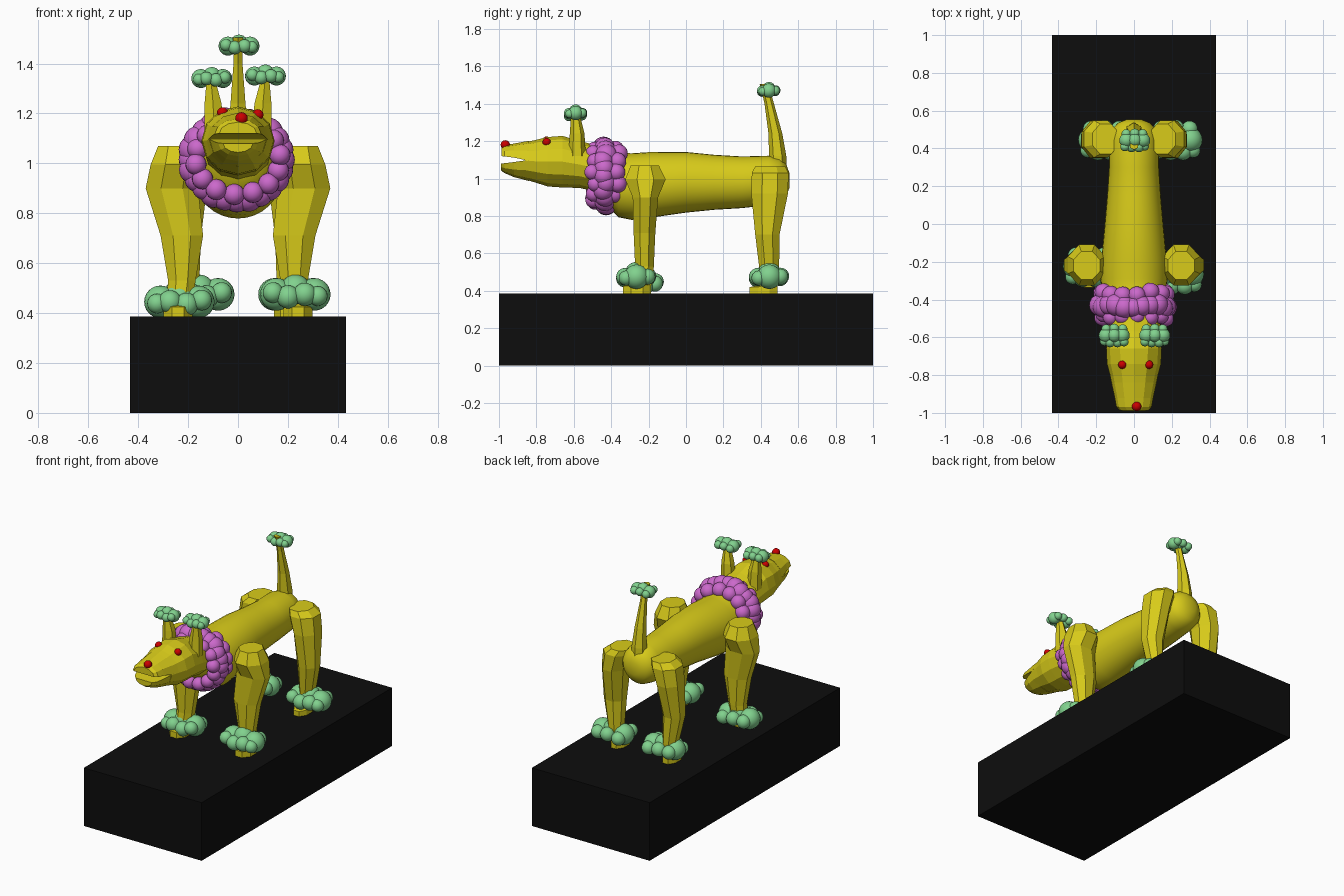
import bpy, bmesh, random
from math import sin, cos, pi, tau
from mathutils import Vector, Matrix

if "Cube" in bpy.data.objects:
    bpy.data.objects.remove(bpy.data.objects["Cube"])

random.seed(4)


def mat(name, col):
    m = bpy.data.materials.new(name)
    m.diffuse_color = (*col, 1)
    m.use_nodes = True
    m.node_tree.nodes["Principled BSDF"].inputs["Base Color"].default_value = m.diffuse_color
    return m


YELLOW = mat("yellow", (0.69, 0.6, 0.01))
GREEN = mat("green", (0.22, 0.64, 0.27))
PURPLE = mat("purple", (0.6, 0.14, 0.6))
RED = mat("red", (0.6, 0.0, 0.0))
BLACK = mat("black", (0.004, 0.004, 0.004))


def finish(bm, name, m, smooth=False):
    bmesh.ops.recalc_face_normals(bm, faces=bm.faces)
    me = bpy.data.meshes.new(name)
    bm.to_mesh(me)
    bm.free()
    for p in me.polygons:
        p.use_smooth = smooth
    me.materials.append(m)
    ob = bpy.data.objects.new(name, me)
    bpy.context.collection.objects.link(ob)
    return ob


def skin(name, rings, m, smooth=False):
    """Join a row of point rings into one closed tube."""
    bm = bmesh.new()
    loops = [[bm.verts.new(p) for p in r] for r in rings]
    n = len(loops[0])
    for a, b in zip(loops, loops[1:]):
        for i in range(n):
            bm.faces.new((a[i], a[(i + 1) % n], b[(i + 1) % n], b[i]))
    bm.faces.new(loops[0])
    bm.faces.new(loops[-1])
    return finish(bm, name, m, smooth)


def ring_y(y, cz, rx, rz, n):
    return [(rx * cos(tau * i / n), y, cz + rz * sin(tau * i / n)) for i in range(n)]


def ring_z(cx, cy, z, rx, ry, n=8):
    k = 1 / cos(pi / n)
    return [(cx + k * rx * cos(tau * (i + .5) / n), cy + k * ry * sin(tau * (i + .5) / n), z)
            for i in range(n)]


def half_ring(y, z0, rx, h, n=7):
    return [(rx * cos(pi * i / (n - 1)), y, z0 + h * sin(pi * i / (n - 1))) for i in range(n)]


def balls(name, items, m):
    """Items are (x, y, z, radius)."""
    bm = bmesh.new()
    for x, y, z, r in items:
        bmesh.ops.create_uvsphere(bm, u_segments=20, v_segments=12, radius=r,
                                  matrix=Matrix.Translation((x, y, z)))
    return finish(bm, name, m, True)


# plinth
bm = bmesh.new()
bmesh.ops.create_cube(bm, size=1, matrix=Matrix.Translation((0, 0, .193))
                      @ Matrix.Diagonal((.866, 2, .386, 1)))
finish(bm, "plinth", BLACK)

# smooth torso and neck: y, centre z, half width, half height
body = [(-.52, 1.06, .125, .115), (-.43, 1.01, .15, .15), (-.36, .965, .168, .172),
        (-.29, .957, .178, .178), (-.2, .965, .174, .176), (0, .98, .155, .162),
        (.15, .98, .142, .147), (.3, .98, .132, .138), (.44, .99, .13, .132),
        (.5, .99, .118, .118), (.535, .99, .085, .088), (.553, .99, .04, .04)]
skin("torso", [ring_y(*s, 32) for s in body], YELLOW, True)

# faceted head, then upper and lower jaw with the mouth gap between
head = [(-.46, 1.05, .135, .125), (-.57, 1.075, .143, .125), (-.66, 1.09, .147, .138),
        (-.74, 1.09, .143, .132), (-.8, 1.092, .127, .115), (-.86, 1.095, .115, .1)]
skin("head", [ring_y(*s, 12) for s in head], YELLOW)
skin("upper_jaw", [half_ring(*s) for s in
                   [(-.84, 1.095, .119, .107), (-.92, 1.112, .102, .075),
                    (-.97, 1.118, .093, .06), (-.987, 1.12, .075, .045)]], YELLOW)
skin("lower_jaw", [half_ring(*s) for s in
                   [(-.84, 1.1, .119, -.113), (-.92, 1.088, .098, -.08),
                    (-.97, 1.082, .08, -.053), (-.99, 1.08, .06, -.036)]], YELLOW)

# eyes and nose
balls("eyes", [(-.062, -.745, 1.203, .022), (.08, -.745, 1.195, .022)], RED)
balls("nose", [(.014, -.966, 1.18, .025)], RED)

# legs: centre x, centre y, z, half width, half depth
front = [(.25, -.22, 1.07, .07, .075), (.25, -.217, .995, .1, .108),
         (.265, -.217, .9, .105, .068), (.225, -.222, .71, .085, .058),
         (.225, -.222, .53, .055, .05), (.235, -.23, .44, .052, .05),
         (.24, -.262, .425, .058, .075), (.24, -.262, .384, .058, .075)]
back = [(.15, .45, 1.065, .07, .08), (.175, .45, 1.03, .09, .098),
        (.2, .447, .92, .078, .098), (.215, .435, .7, .066, .065),
        (.2, .445, .52, .045, .053), (.19, .445, .43, .043, .045),
        (.19, .415, .42, .046, .075), (.19, .415, .384, .046, .075)]
for label, prof in (("front", front), ("back", back)):
    for side, s in (("left", -1), ("right", 1)):
        skin(f"{label}_leg_{side}", [ring_z(s * p[0], *p[1:]) for p in prof], YELLOW)

# ears and tail
for side, s in (("left", -1), ("right", 1)):
    skin(f"ear_{side}", [ring_z(s * x, y, z, rx, ry, 6) for x, y, z, rx, ry in
                         [(.095, -.582, 1.12, .04, .04), (.1, -.582, 1.24, .034, .034),
                          (.108, -.59, 1.33, .018, .022), (.108, -.59, 1.36, .016, .02)]], YELLOW)
skin("tail", [ring_z(0, y, z, rx, ry, 6) for y, z, rx, ry in
              [(.49, 1.0, .04, .045), (.49, 1.12, .04, .04), (.478, 1.24, .03, .032),
               (.445, 1.4, .018, .022), (.425, 1.48, .018, .02), (.412, 1.505, .02, .016)]], YELLOW)

# pompons: one cluster of balls reused at two sizes
CLUSTER = [(-.044, 0, 0, .038), (.044, 0, 0, .038), (0, 0, .01, .036),
           (-.052, -.034, .004, .024), (-.017, -.036, -.006, .027), (.022, -.036, 0, .027),
           (.052, -.032, -.004, .023), (-.045, .034, -.004, .025), (0, .036, .002, .026),
           (.042, .034, 0, .025)]


def pompon(name, c, k, flip=1):
    balls(name, [(c[0] + flip * k * x, c[1] + k * y, c[2] + k * z, k * r)
                 for x, y, z, r in CLUSTER], GREEN)


pompon("ear_pompon_left", (-.105, -.59, 1.34), 1, -1)
pompon("ear_pompon_right", (.11, -.59, 1.35), 1)
pompon("tail_pompon", (.004, .443, 1.47), 1)
pompon("front_foot_pompon_left", (-.235, -.225, .445), 1.72, -1)
pompon("front_foot_pompon_right", (.23, -.265, .475), 1.72)
pompon("back_foot_pompon_left", (-.155, .445, .475), 1.72, -1)
pompon("back_foot_pompon_right", (.222, .445, .475), 1.72)

# collar: a main ring of balls with smaller ones in front and behind
collar = []
for i in range(24):
    a = tau * i / 24
    collar.append((-.005 + .18 * cos(a), -.435 + random.uniform(-.01, .01),
                   1.015 + .155 * sin(a), random.uniform(.052, .06)))
for n, y, r in ((14, -.49, .042), (14, -.368, .047)):
    for i in range(n):
        a = tau * (i + .3) / n
        collar.append((.17 * cos(a), y + random.uniform(-.012, .012),
                       1.015 + .14 * sin(a), r))
balls("collar", collar, PURPLE)
